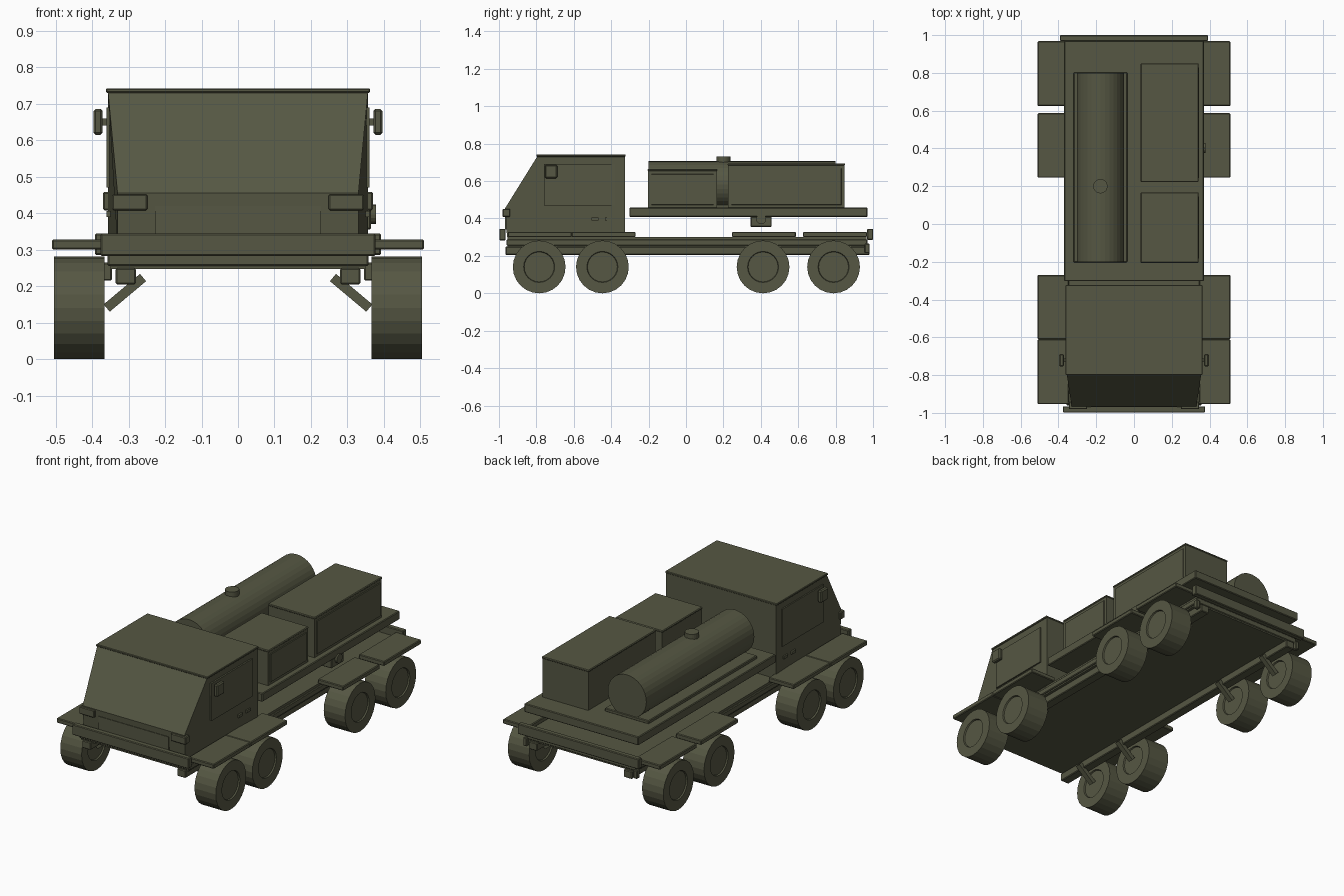
import bpy, bmesh, math
from mathutils import Matrix, Vector

cube = bpy.data.objects.get("Cube")
if cube:
    bpy.data.objects.remove(cube, do_unlink=True)

olive = bpy.data.materials.new("olive_drab")
olive.use_nodes = True
COLOUR = (0.092, 0.095, 0.056, 1)
olive.diffuse_color = COLOUR
shader = olive.node_tree.nodes["Principled BSDF"]
shader.inputs["Base Color"].default_value = COLOUR
shader.inputs["Roughness"].default_value = 0.8


def finish(name, bm, bevel=0):
    bmesh.ops.recalc_face_normals(bm, faces=bm.faces)
    mesh = bpy.data.meshes.new(name)
    bm.to_mesh(mesh)
    bm.free()
    mesh.materials.append(olive)
    obj = bpy.data.objects.new(name, mesh)
    bpy.context.scene.collection.objects.link(obj)
    if bevel:
        mod = obj.modifiers.new("edge_bevel", "BEVEL")
        mod.width = bevel
        mod.segments = 1
    return obj


def box(name, x, y, z, bevel=0.004, panel=None):
    """Box from three (low, high) ranges; panel insets the faces along a direction."""
    bm = bmesh.new()
    bmesh.ops.create_cube(bm, size=1)
    for v in bm.verts:
        v.co = [(lo + hi) / 2 + c * (hi - lo) for c, (lo, hi) in zip(v.co, (x, y, z))]
    if panel:
        bm.normal_update()
        faces = [f for f in bm.faces if f.normal.dot(Vector(panel)) > 0.9]
        bmesh.ops.inset_region(bm, faces=faces, thickness=0.025)
        bmesh.ops.inset_region(bm, faces=faces, thickness=0.002, depth=0.005)
    return finish(name, bm, bevel)


def pair(name, x, y, z, bevel=0.004):
    box("left_" + name, x, y, z, bevel)
    box("right_" + name, (-x[1], -x[0]), y, z, bevel)


def cylinder(name, centre, radius, length, axis, sides=24, hub=0):
    """Cylinder along an axis; hub sinks a disc into both ends."""
    bm = bmesh.new()
    bmesh.ops.create_cone(bm, cap_ends=True, segments=sides, radius1=radius,
                          radius2=radius, depth=length)
    if hub:
        caps = [f for f in bm.faces if len(f.verts) == sides]
        bmesh.ops.inset_individual(bm, faces=caps, thickness=radius - hub)
        bmesh.ops.inset_individual(bm, faces=caps, thickness=0.003, depth=-0.008)
    turn = Vector((0, 0, 1)).rotation_difference(Vector(axis)).to_matrix().to_4x4()
    bm.transform(Matrix.Translation(centre) @ turn)
    return finish(name, bm)


# Chassis
box("chassis_slab", (-0.358, 0.358), (-0.96, 0.97), (0.255, 0.288))
box("chassis_underside", (-0.35, 0.35), (-0.955, 0.965), (0.247, 0.257), 0)
box("chassis_deck", (-0.35, 0.35), (-0.955, 0.965), (0.285, 0.302), 0)
pair("frame_rail", (0.28, 0.335), (-0.965, 0.98), (0.205, 0.25))
pair("rear_bracket", (0.345, 0.37), (0.955, 0.982), (0.215, 0.265))
box("front_bumper", (-0.377, 0.377), (-0.998, -0.965), (0.283, 0.345))
box("rear_bumper", (-0.392, 0.392), (0.968, 1.0), (0.285, 0.345))

# Wheels, suspension arms and mudguards
WHEELS = {"first": -0.785, "second": -0.447, "third": 0.412, "fourth": 0.789}
for side, s in (("left", 1), ("right", -1)):
    for axle, y in WHEELS.items():
        cylinder(f"{side}_{axle}_wheel", (s * 0.435, y, 0.141), 0.141, 0.138,
                 (s, 0, 0), hub=0.083)
        arm = box(f"{side}_{axle}_suspension_arm", (-0.065, 0.065), (-0.015, 0.015),
                  (-0.013, 0.013), 0)
        arm.location = (s * 0.31, y, 0.182)
        arm.rotation_euler = (0, s * math.radians(40), 0)
for axle, span in (("first", (-0.953, -0.611)), ("second", (-0.611, -0.27)),
                   ("third", (0.245, 0.587)), ("fourth", (0.625, 0.968))):
    pair(axle + "_mudguard", (0.345, 0.51), span, (0.301, 0.328))

# Cab: side profile swept across, narrowing toward the nose
profile = [(-0.325, 0.3), (-0.325, 0.732), (-0.795, 0.732), (-0.967, 0.455), (-0.957, 0.3)]
bm = bmesh.new()
rings = []
for s in (1, -1):
    rings.append([bm.verts.new((s * (0.33 if y < -0.9 else 0.356), y, z))
                  for y, z in profile])
    bm.faces.new(rings[-1])
for i in range(len(profile)):
    j = (i + 1) % len(profile)
    bm.faces.new((rings[0][i], rings[0][j], rings[1][j], rings[1][i]))
finish("cab", bm)
box("cab_roof", (-0.362, 0.362), (-0.8, -0.323), (0.73, 0.742), 0.003)
box("front_grille_panel", (-0.227, 0.227), (-0.968, -0.955), (0.342, 0.42), 0)
pair("headlamp", (0.248, 0.345), (-0.98, -0.94), (0.408, 0.452))
pair("door_window", (0.352, 0.361), (-0.76, -0.38), (0.47, 0.69), 0)
pair("mirror", (0.371, 0.396), (-0.755, -0.688), (0.615, 0.686), 0.006)
pair("mirror_mount", (0.35, 0.375), (-0.73, -0.712), (0.64, 0.66), 0)
pair("front_door_vent", (0.35, 0.36), (-0.505, -0.468), (0.39, 0.406), 0)
pair("rear_door_vent", (0.35, 0.36), (-0.432, -0.395), (0.39, 0.406), 0)

# Raised equipment platform
box("platform", (-0.37, 0.37), (-0.303, 0.97), (0.408, 0.458))
box("valve_box", (0.28, 0.365), (0.345, 0.458), (0.355, 0.41))
cylinder("valve_cap", (0.36, 0.402, 0.397), 0.027, 0.036, (1, 0, 0), 16)

# Equipment cabinets with side doors and thin lids
for name, y, top in (("front_cabinet", (-0.203, 0.165), 0.665),
                     ("rear_cabinet", (0.225, 0.848), 0.695)):
    box(name, (0.04, 0.338), y, (0.455, top - 0.01), 0, panel=(1, 0, 0))
    box(name + "_lid", (0.035, 0.342), (y[0] - 0.003, y[1] + 0.003), (top - 0.012, top))

# Storage tank on its base
box("tank_base", (-0.32, -0.035), (-0.203, 0.803), (0.455, 0.476))
cylinder("tank", (-0.178, 0.3, 0.582), 0.125, 1.0, (0, 1, 0), 32)
cylinder("tank_filler_cap", (-0.178, 0.2, 0.71), 0.038, 0.044, (0, 0, 1), 20)
